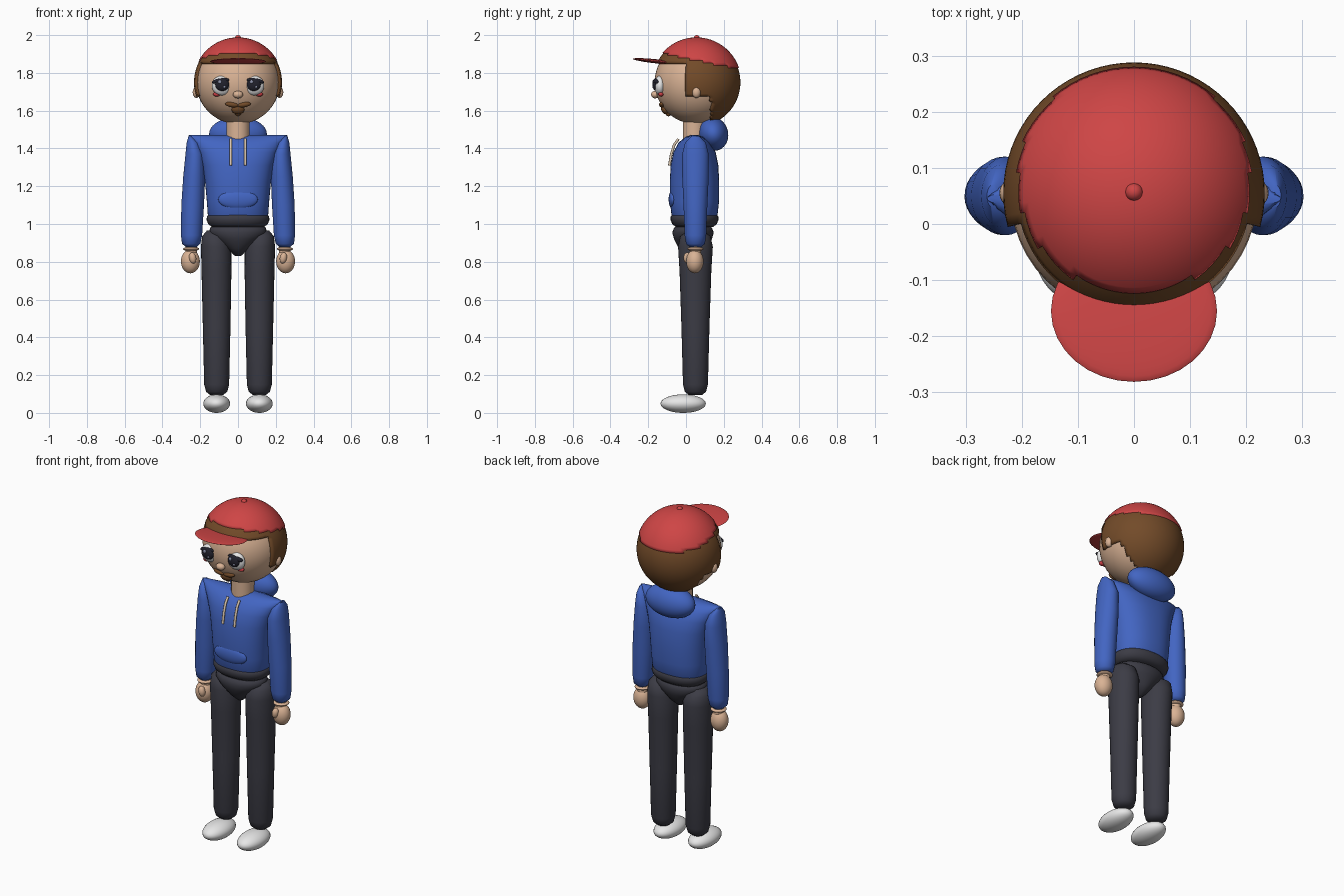
import bpy
import bmesh
from math import cos, sin, pi, radians
from mathutils import Matrix, Vector

cube = bpy.data.objects.get("Cube")
if cube:
    bpy.data.objects.remove(cube, do_unlink=True)


def material(name, r, g, b):
    m = bpy.data.materials.new(name)
    m.use_nodes = True
    m.diffuse_color = (r, g, b, 1)
    m.node_tree.nodes["Principled BSDF"].inputs["Base Color"].default_value = (r, g, b, 1)
    return m


RED = material("cap red", 0.62, 0.06, 0.06)
BLUE = material("hoodie blue", 0.055, 0.13, 0.54)
DARK = material("trouser charcoal", 0.045, 0.045, 0.06)
SKIN = material("skin", 0.70, 0.45, 0.30)
HAIR = material("hair brown", 0.17, 0.07, 0.022)
WHITE = material("shoe white", 0.80, 0.80, 0.80)
BLACK = material("eye black", 0.015, 0.015, 0.025)
GLINT = material("eye glint", 0.25, 0.27, 0.38)
BLUSH = material("cheek red", 0.62, 0.05, 0.06)
CREAM = material("cord cream", 0.72, 0.58, 0.44)


def finish(name, bm, mat):
    bmesh.ops.recalc_face_normals(bm, faces=bm.faces)
    for f in bm.faces:
        f.smooth = True
    mesh = bpy.data.meshes.new(name)
    bm.to_mesh(mesh)
    bm.free()
    mesh.materials.append(mat)
    ob = bpy.data.objects.new(name, mesh)
    bpy.context.collection.objects.link(ob)
    return ob


def blob(name, mat, at, radii, tilt=0, roll=0, seg=32):
    """Ellipsoid; tilt turns it about x, roll about y (degrees)."""
    bm = bmesh.new()
    m = (Matrix.Translation(at) @ Matrix.Rotation(radians(roll), 4, 'Y')
         @ Matrix.Rotation(radians(tilt), 4, 'X') @ Matrix.Diagonal((*radii, 1)))
    bmesh.ops.create_uvsphere(bm, u_segments=seg, v_segments=seg // 2, radius=1, matrix=m)
    return finish(name, bm, mat)


def loft(name, mat, y, rings, power=2.0, n=32):
    """Upright tube through rings of (x, z, rx, ry)."""
    bm = bmesh.new()

    def sup(v):
        return abs(v) ** (2 / power) * (1 if v > 0 else -1)
    loops = [[bm.verts.new((x + rx * sup(cos(2 * pi * i / n)), y + ry * sup(sin(2 * pi * i / n)), z))
              for i in range(n)] for x, z, rx, ry in rings]
    for a, b in zip(loops, loops[1:]):
        for i in range(n):
            j = (i + 1) % n
            bm.faces.new((a[i], a[j], b[j], b[i]))
    bm.faces.new(loops[0])
    bm.faces.new(loops[-1])
    return finish(name, bm, mat)


HEAD = Vector((0, 0.055, 1.75))


def shell(name, mat, radius, keep):
    """Part of a sphere around the head, kept by a rule and thickened inwards."""
    bm = bmesh.new()
    bmesh.ops.create_uvsphere(bm, u_segments=72, v_segments=48, radius=radius,
                              matrix=Matrix.Translation(HEAD))
    gone = [f for f in bm.faces if not keep(f.calc_center_median())]
    bmesh.ops.delete(bm, geom=gone, context='FACES')
    ob = finish(name, bm, mat)
    mod = ob.modifiers.new("thickness", 'SOLIDIFY')
    mod.thickness = 0.02
    return ob


# Head, hair and cap
blob("head", SKIN, HEAD, (0.221, 0.221, 0.221), seg=48)
shell("hair", HAIR, 0.233, lambda c: c.z > 1.85 or (c.y > 0 and c.z > 1.67)
      or (c.y > 0.135 and c.z > 1.54))
shell("cap_crown", RED, 0.238, lambda c: c.z > 1.88 - 0.21 * c.y)
blob("cap_button", RED, (0, 0.057, 1.984), (0.016, 0.016, 0.016), seg=16)
blob("cap_visor", RED, (0, -0.155, 1.861), (0.148, 0.127, 0.011), tilt=-6)

# Face
blob("nose", SKIN, (0, -0.163, 1.685), (0.027, 0.022, 0.02), seg=20)
blob("goatee", HAIR, (0, -0.112, 1.605), (0.034, 0.018, 0.026), tilt=30, seg=20)
blob("goatee_tip", HAIR, (0, -0.095, 1.587), (0.016, 0.015, 0.018), tilt=30, seg=16)

# Neck, hood and torso
loft("neck", SKIN, 0.045, [(0, 1.42, 0.062, 0.062), (0, 1.57, 0.062, 0.062)])
blob("hood", BLUE, (0, 0.145, 1.477), (0.153, 0.078, 0.09), tilt=15, seg=40)
loft("hoodie_body", BLUE, 0.045, [
    (0, 1.025, 0.15, 0.11), (0, 1.05, 0.16, 0.122), (0, 1.12, 0.165, 0.13),
    (0, 1.22, 0.174, 0.131), (0, 1.31, 0.188, 0.126), (0, 1.38, 0.21, 0.112),
    (0, 1.43, 0.235, 0.085), (0, 1.46, 0.255, 0.05), (0, 1.47, 0.262, 0.02)], 2.3, 48)
blob("front_pocket", BLUE, (0, -0.07, 1.13), (0.105, 0.022, 0.05))

# Waistband and trousers
loft("waistband", DARK, 0.045, [
    (0, 0.985, 0.14, 0.10), (0, 1.0, 0.158, 0.118), (0, 1.02, 0.166, 0.126),
    (0, 1.04, 0.165, 0.126), (0, 1.05, 0.155, 0.118)], 2.2, 48)
loft("pelvis", DARK, 0.037, [
    (0, 0.83, 0.015, 0.03), (0, 0.87, 0.06, 0.075), (0, 0.92, 0.125, 0.1),
    (0, 0.955, 0.153, 0.11), (0, 0.98, 0.148, 0.1), (0, 0.99, 0.13, 0.085)])

for side, s in (("left", 1), ("right", -1)):
    # Eyes, cheeks, ears and moustache halves
    blob(side + "_eye_white", WHITE, (s * 0.086, -0.138, 1.733), (0.053, 0.03, 0.052))
    blob(side + "_iris", BLACK, (s * 0.084, -0.16, 1.738), (0.037, 0.017, 0.034), seg=24)
    blob(side + "_lash", BLACK, (s * 0.09, -0.153, 1.757), (0.049, 0.016, 0.015), roll=s * 8, seg=20)
    for dx, dz, r in ((-0.012, 0.014, 0.010), (0.012, -0.012, 0.007)):
        blob(side + "_eye_glint", GLINT, (s * 0.084 + dx, -0.173, 1.738 + dz), (r, 0.005, r), seg=12)
    blob(side + "_cheek", BLUSH, (s * 0.112, -0.133, 1.687), (0.02, 0.014, 0.012), seg=16)
    blob(side + "_ear", SKIN, (s * 0.22, 0.055, 1.697), (0.02, 0.023, 0.03), seg=20)
    blob(side + "_moustache", HAIR, (s * 0.032, -0.128, 1.632), (0.036, 0.015, 0.014),
         roll=-s * 8, seg=20)

    # Sleeve, wrist and hand
    loft(side + "_sleeve", BLUE, 0.05, [(s * x, z, rx, ry) for x, z, rx, ry in (
        (0.248, 0.878, 0.028, 0.03), (0.248, 0.895, 0.048, 0.05), (0.246, 0.94, 0.056, 0.057),
        (0.240, 1.10, 0.060, 0.063), (0.232, 1.25, 0.058, 0.07), (0.228, 1.37, 0.050, 0.07),
        (0.238, 1.43, 0.034, 0.055), (0.252, 1.465, 0.010, 0.02))])
    loft(side + "_wrist", SKIN, 0.05, [(s * 0.248, 0.80, 0.03, 0.03), (s * 0.248, 0.89, 0.03, 0.03)])
    blob(side + "_cuff_ring", SKIN, (s * 0.248, 0.05, 0.868), (0.043, 0.043, 0.012))
    blob(side + "_hand", SKIN, (s * 0.252, 0.047, 0.802), (0.05, 0.046, 0.063))
    blob(side + "_thumb", SKIN, (s * 0.24, 0.006, 0.82), (0.019, 0.019, 0.03), roll=s * 10, seg=20)

    # Leg and shoe
    loft(side + "_leg", DARK, 0.05, [(s * x, z, rx, ry) for x, z, rx, ry in (
        (0.113, 0.095, 0.035, 0.035), (0.113, 0.112, 0.056, 0.056), (0.113, 0.15, 0.066, 0.066),
        (0.113, 0.45, 0.073, 0.074), (0.114, 0.75, 0.079, 0.084), (0.116, 0.88, 0.080, 0.092),
        (0.122, 0.935, 0.068, 0.08), (0.130, 0.965, 0.035, 0.04))])
    blob(side + "_shoe", WHITE, (s * 0.113, -0.015, 0.049), (0.071, 0.12, 0.049))

    # Drawstring
    curve = bpy.data.curves.new(side + "_drawstring", 'CURVE')
    curve.dimensions = '3D'
    curve.bevel_depth = 0.007
    curve.use_fill_caps = True
    spline = curve.splines.new('POLY')
    path = ((-0.04, 1.45), (-0.062, 1.42), (-0.078, 1.37), (-0.088, 1.31))
    spline.points.add(len(path) - 1)
    for p, (y, z) in zip(spline.points, path):
        p.co = (s * 0.038, y, z, 1)
    curve.materials.append(CREAM)
    bpy.context.collection.objects.link(bpy.data.objects.new(side + "_drawstring", curve))

# Smooth shading that keeps edges sharp
for ob in bpy.context.scene.objects:
    ob.select_set(ob.type == 'MESH')
    if ob.type == 'MESH':
        bpy.context.view_layer.objects.active = ob
bpy.ops.object.shade_smooth_by_angle(angle=radians(50))
